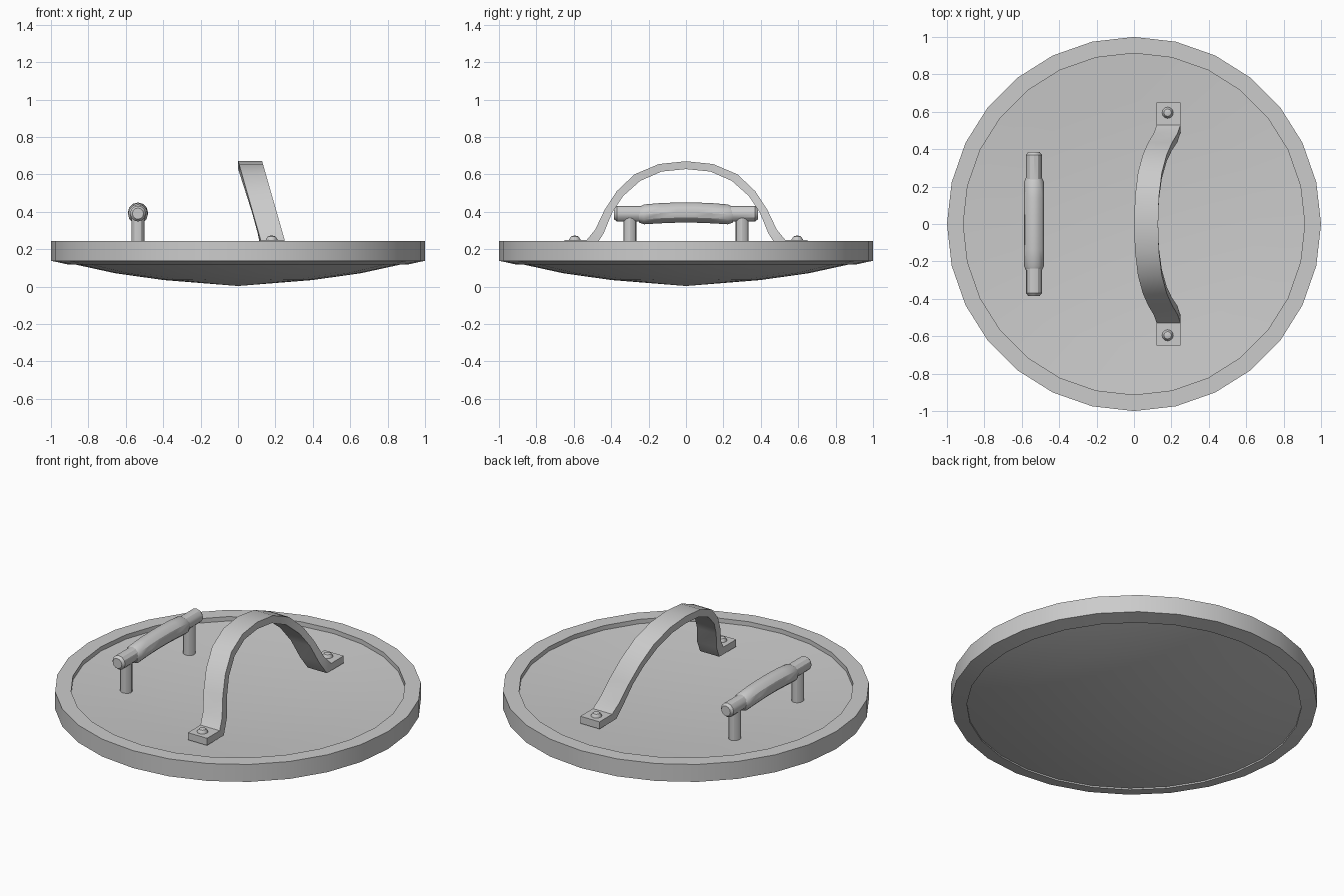
import bpy, bmesh, math
from mathutils import Matrix, Vector

cube = bpy.data.objects.get("Cube")
if cube:
    bpy.data.objects.remove(cube, do_unlink=True)

steel = bpy.data.materials.new("grey_steel")
steel.use_nodes = True
GREY = (0.6, 0.6, 0.6, 1)
steel.diffuse_color = GREY
steel.node_tree.nodes["Principled BSDF"].inputs["Base Color"].default_value = GREY


def finish(name, bm, angle=30):
    """Turn a bmesh into a smooth-shaded object that keeps its sharp edges."""
    bmesh.ops.recalc_face_normals(bm, faces=bm.faces)
    mesh = bpy.data.meshes.new(name)
    bm.to_mesh(mesh)
    bm.free()
    mesh.materials.append(steel)
    obj = bpy.data.objects.new(name, mesh)
    bpy.context.collection.objects.link(obj)
    bpy.ops.object.select_all(action='DESELECT')
    obj.select_set(True)
    bpy.context.view_layer.objects.active = obj
    bpy.ops.object.shade_smooth_by_angle(angle=math.radians(angle))
    return obj


def lathe(name, profile, sides, matrix=Matrix(), closed=False, bend=None):
    """Spin (radius, height) points around z, then place the result."""
    bm = bmesh.new()
    rings = []
    for r, h in profile:
        if r == 0:
            rings.append([bm.verts.new((0, 0, h))] * sides)
        else:
            rings.append([bm.verts.new((r * math.cos(a), r * math.sin(a), h))
                          for a in (math.tau * i / sides for i in range(sides))])
    pairs = list(zip(rings, rings[1:]))
    if closed:
        pairs.append((rings[-1], rings[0]))
    for low, high in pairs:
        for i in range(sides):
            j = (i + 1) % sides
            bm.faces.new(dict.fromkeys((low[i], low[j], high[j], high[i])))
    bmesh.ops.transform(bm, matrix=matrix, verts=bm.verts)
    if bend:
        for v in bm.verts:
            v.co.z += bend(v.co.y)
    return finish(name, bm)


# Shield body: shallow dish above, bulging face below
SIDES = 28
lathe("shield_body", [(0, 0.003), (0.4, 0.035), (0.66, 0.072), (0.88, 0.12), (0.93, 0.132),
                      (0.93, 0.218), (0.66, 0.196), (0.4, 0.18), (0, 0.17)], SIDES)
lathe("rim", [(1, 0.138), (1, 0.243), (0.913, 0.243), (0.913, 0.119)], SIDES, closed=True)

# Hand grip: a bar with a thicker, slightly arched middle on two posts
GRIP_X, BAR_Z = -0.535, 0.39
along_y = Matrix.Translation((GRIP_X, 0, BAR_Z)) @ Matrix.Rotation(-math.pi / 2, 4, 'X')
half_bar = [(0, 0.385), (0.03, 0.385), (0.042, 0.37), (0.042, 0.245)]
lathe("grip_bar", half_bar + [(r, -t) for r, t in reversed(half_bar)], 12, along_y)
half_grip = [(0, 0.255), (0.042, 0.25), (0.053, 0.225), (0.054, 0.14), (0.054, 0.05)]
lathe("grip_sleeve", half_grip + [(r, -t) for r, t in reversed(half_grip)], 12, along_y,
      bend=lambda y: 0.006 - 0.2 * y * y)
for side, y in (("back", 0.3), ("front", -0.3)):
    lathe("grip_post_" + side, [(0, 0.19), (0.035, 0.19), (0.035, 0.38), (0, 0.38)], 12,
          Matrix.Translation((GRIP_X, y, 0)))

# Arm strap: leaning arch, given as outer and inner (y, z) points of one half
outer = [(0, 0.67), (0.145, 0.655), (0.275, 0.6), (0.37, 0.51), (0.435, 0.41),
         (0.485, 0.305), (0.53, 0.25), (0.65, 0.25)]
inner = [(0, 0.628), (0.13, 0.615), (0.245, 0.565), (0.335, 0.485), (0.395, 0.395),
         (0.44, 0.285), (0.49, 0.207), (0.65, 0.207)]


def mirrored(points):
    return [(-y, z) for y, z in reversed(points[1:])] + points


def lean(z):
    return 0.065 + 0.12 * min(1, (0.67 - z) / 0.42)


bm = bmesh.new()
sections = []
for (yo, zo), (yi, zi) in zip(mirrored(outer), mirrored(inner)):
    x = lean(zo)
    sections.append([bm.verts.new(p) for p in ((x - 0.064, yo, zo), (x + 0.064, yo, zo),
                                               (x + 0.064, yi, zi), (x - 0.064, yi, zi))])
for a, b in zip(sections, sections[1:]):
    for i in range(4):
        j = (i + 1) % 4
        bm.faces.new((a[i], a[j], b[j], b[i]))
bm.faces.new(sections[0])
bm.faces.new(sections[-1])
finish("arm_strap", bm)

# Rivets on the strap feet
for side, y in (("back", 0.595), ("front", -0.595)):
    lathe("rivet_" + side, [(0, 0.24), (0.031, 0.24), (0.03, 0.253), (0.02, 0.268), (0, 0.274)], 12,
          Matrix.Translation((0.18, y, 0)))
